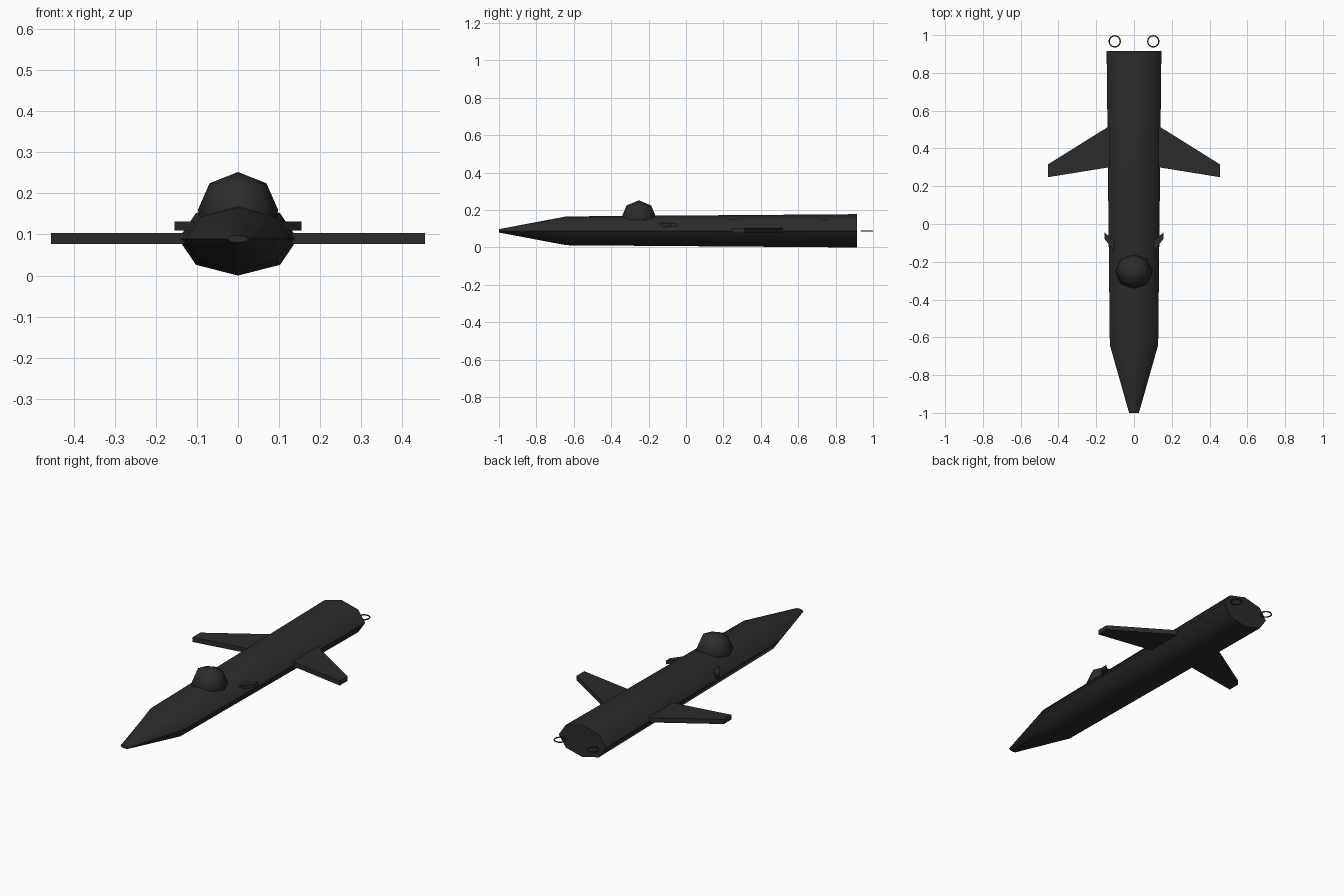
import bpy, bmesh, math

if "Cube" in bpy.data.objects:
    bpy.data.objects.remove(bpy.data.objects["Cube"])

dark = bpy.data.materials.new("dark_paint")
dark.diffuse_color = (0.025, 0.025, 0.025, 1)
dark.use_nodes = True
dark.node_tree.nodes["Principled BSDF"].inputs["Base Color"].default_value = dark.diffuse_color
AXIS_Z = 0.089


def finish(obj, angle=None):
    obj.data.materials.append(dark)
    if angle:
        bpy.ops.object.select_all(action='DESELECT')
        obj.select_set(True)
        bpy.context.view_layer.objects.active = obj
        bpy.ops.object.shade_smooth_by_angle(angle=math.radians(angle))


def make(name, bm, angle=None):
    bmesh.ops.recalc_face_normals(bm, faces=bm.faces)
    mesh = bpy.data.meshes.new(name)
    bm.to_mesh(mesh)
    bm.free()
    obj = bpy.data.objects.new(name, mesh)
    bpy.context.collection.objects.link(obj)
    finish(obj, angle)


def plate(name, outline, z0, z1, side):
    """Flat fin: an outline in plan, extruded upwards."""
    bm = bmesh.new()
    face = bm.faces.new([bm.verts.new((side * x, y, z0)) for x, y in outline])
    top = bmesh.ops.extrude_face_region(bm, geom=[face])["geom"]
    bmesh.ops.translate(bm, vec=(0, 0, z1 - z0),
                        verts=[v for v in top if isinstance(v, bmesh.types.BMVert)])
    make(name, bm)


# Fuselage: flattened octagon lofted along y (y, half width, half height)
bm = bmesh.new()
rings = []
for y, rx, rz in [(-1, 0.026, 0.009), (-0.64, 0.128, 0.077), (0.915, 0.145, 0.089)]:
    rings.append([bm.verts.new((rx * math.cos(i * math.pi / 4), y,
                                AXIS_Z + rz * math.sin(i * math.pi / 4)))
                  for i in range(8)])
for a, b in zip(rings, rings[1:]):
    for i in range(8):
        j = (i + 1) % 8
        bm.faces.new((a[i], a[j], b[j], b[i]))
bm.faces.new(rings[0])
bm.faces.new(rings[-1])
make("fuselage", bm, 50)

# Canopy dome
bm = bmesh.new()
bmesh.ops.create_uvsphere(bm, u_segments=8, v_segments=4, radius=1)
bmesh.ops.scale(bm, vec=(0.098, 0.093, 0.093), verts=bm.verts)
bmesh.ops.translate(bm, vec=(0, -0.252, 0.159), verts=bm.verts)
make("canopy", bm, 50)

# Wings, small front fins and tail rings, one per side
wing = [(0.12, 0.302), (0.455, 0.248), (0.455, 0.316), (0.12, 0.525)]
fin = [(0.105, -0.145), (0.155, -0.08), (0.155, -0.045), (0.105, -0.09)]
for side, label in ((-1, "left"), (1, "right")):
    plate(label + "_wing", wing, 0.077, 0.103, side)
    plate(label + "_front_fin", fin, 0.11, 0.131, side)
    bpy.ops.mesh.primitive_torus_add(
        location=(side * 0.102, 0.967, AXIS_Z), major_radius=0.0295,
        minor_radius=0.0035, major_segments=16, minor_segments=6)
    ring = bpy.context.object
    ring.name = label + "_tail_ring"
    finish(ring, 65)
